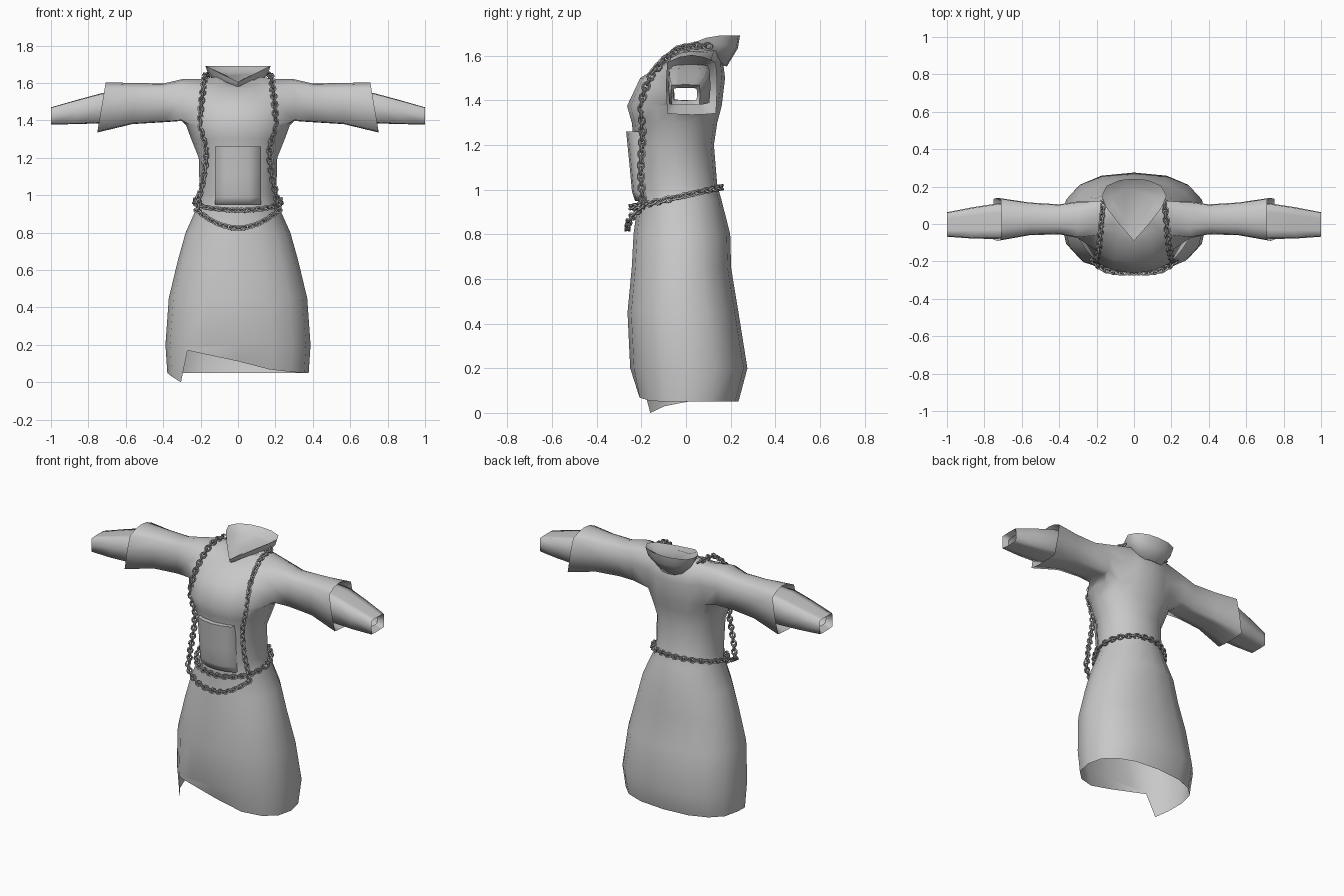
import bpy, bmesh, math
from mathutils import Vector

if "Cube" in bpy.data.objects:
    bpy.data.objects.remove(bpy.data.objects["Cube"], do_unlink=True)


def material(name, value):
    m = bpy.data.materials.new(name)
    m.use_nodes = True
    m.diffuse_color = (value, value, value, 1)
    bsdf = m.node_tree.nodes["Principled BSDF"]
    bsdf.inputs["Base Color"].default_value = m.diffuse_color
    bsdf.inputs["Roughness"].default_value = 0.8
    return m


CLOTH = material("grey_cloth", 0.58)
METAL = material("dark_grey_metal", 0.42)


def finish(bm, name, mat, angle):
    bmesh.ops.recalc_face_normals(bm, faces=bm.faces)
    mesh = bpy.data.meshes.new(name)
    bm.to_mesh(mesh)
    bm.free()
    mesh.materials.append(mat)
    ob = bpy.data.objects.new(name, mesh)
    bpy.context.collection.objects.link(ob)
    bpy.ops.object.select_all(action='DESELECT')
    ob.select_set(True)
    bpy.context.view_layer.objects.active = ob
    bpy.ops.object.shade_smooth_by_angle(angle=math.radians(angle))


def bridge(bm, a, b, closed=True, skip=()):
    n = len(a)
    for i in range(n if closed else n - 1):
        if i not in skip:
            j = (i + 1) % n
            bm.faces.new((a[i], a[j], b[j], b[i]))


def power(v, e):
    return math.copysign(abs(v) ** e, v)


# Robe body: rings of (z, half width, front y, back y, squareness, front drop)
N = 16
ROWS = [(.05, .378, -.222, .235, 2.4, 0), (.2, .388, -.25, .275, 2.4, 0),
        (.45, .37, -.262, .235, 2.3, 0), (.65, .322, -.243, .202, 2.2, 0),
        (.8, .28, -.235, .198, 2.1, 0), (.95, .213, -.215, .16, 2.1, 0),
        (1.02, .205, -.225, .14, 2.1, 0), (1.2, .21, -.232, .125, 2.1, 0),
        (1.3, .25, -.243, .14, 2.1, 0), (1.375, .278, -.264, .16, 2.1, 0),
        (1.5, .26, -.205, .175, 2.1, 0), (1.62, .22, -.09, .16, 2.1, .05),
        (1.632, .12, -.06, .12, 2, .05)]
bm = bmesh.new()
rings = []
for z, a, front, back, sq, drop in ROWS:
    ring = []
    for k in range(N):
        t = math.tau * k / N
        s = math.sin(t)
        ring.append(bm.verts.new((a * power(math.cos(t), 2 / sq),
                                  (front + back) / 2 + (back - front) / 2 * power(s, 2 / sq),
                                  z + drop * min(0, s))))
    rings.append(ring)

# Torn hem: pointed flap at the right, raised edge across the front
hem = rings[0]
for k, z in {9: .03, 10: 0, 11: .17, 12: .112, 13: .068, 14: .055}.items():
    hem[k].co.z = z
hem[10].co.x, hem[10].co.y = -.305, -.16
hem[11].co.x, hem[11].co.y = -.27, -.205

ARM_ROW = 9
for r in range(len(rings) - 1):
    holes = (14, 15, 0, 1, 6, 7, 8, 9) if r in (ARM_ROW, ARM_ROW + 1) else ()
    bridge(bm, rings[r], rings[r + 1], skip=holes)
bm.faces.new(rings[-1])

# Sleeves: wide outer sleeve, cuff folded in, tapered inner sleeve, rim turned in
# (x, front y, back y, bottom z, top z, slant, height of the top corners)
SLEEVE = [(.30, -.075, .12, 1.397, 1.62, 0, .72), (.40, -.055, .105, 1.39, 1.597, 0, .75),
          (.56, -.06, .115, 1.38, 1.60, .05, .72), (.73, -.09, .14, 1.335, 1.603, .17, .75),
          (.62, -.06, .10, 1.40, 1.56, 0, .95), (.73, -.08, .11, 1.385, 1.545, 0, .95),
          (.86, -.078, .09, 1.38, 1.51, 0, .95), (1.0, -.068, .063, 1.378, 1.47, 0, .95),
          (.96, -.056, .05, 1.40, 1.455, 0, .95)]
LOOP = [(u / 2, -1) for u in range(-2, 3)] + [(1, 0)] + [(u / 2, 1) for u in range(2, -3, -1)] + [(-1, 0)]
for side, mid in ((1, 0), (-1, 8)):
    last = [rings[ARM_ROW + 1 + v][(mid + side * int(2 * u)) % N] for u, v in LOOP]
    inside = [rings[ARM_ROW + 1][(mid + k) % N] for k in (-1, 0, 1)]
    for x, y0, y1, z0, z1, slant, arch in SLEEVE:
        ring = []
        for u, v in LOOP:
            corner = arch if v > 0 else .95
            dz = (z1 - z0) / 2 * v * (1 - (1 - corner) * u * u)
            wide = .95 if v else 1
            ring.append(bm.verts.new((side * (x - slant * dz),
                                      (y0 + y1) / 2 + (y1 - y0) / 2 * u * wide,
                                      (z0 + z1) / 2 + dz)))
        bridge(bm, last, ring)
        last = ring
    for v in inside:
        bm.verts.remove(v)
finish(bm, "robe", CLOTH, 88)

# Cowl collar: half outlines mirrored into full rings
COLLAR = [
    [(0, -.07, 1.58), (.07, 0, 1.6), (.11, .08, 1.61), (.11, .13, 1.585),
     (.085, .16, 1.565), (.045, .178, 1.553), (0, .182, 1.55)],
    [(0, -.085, 1.593), (.07, 0, 1.62), (.135, .09, 1.645), (.16, .15, 1.65),
     (.13, .2, 1.64), (.07, .226, 1.635), (0, .232, 1.632)],
    [(0, -.09, 1.605), (.08, 0, 1.645), (.15, .09, 1.68), (.174, .15, 1.69),
     (.145, .205, 1.69), (.075, .235, 1.69), (0, .242, 1.69)],
    [(0, -.04, 1.602), (.05, .03, 1.635), (.1, .1, 1.65), (.12, .15, 1.655),
     (.09, .18, 1.655), (.045, .188, 1.655), (0, .19, 1.655)]]
bm = bmesh.new()
loops = []
for half in COLLAR:
    full = half + [(-x, y, z) for x, y, z in half[-2:0:-1]]
    loops.append([bm.verts.new(p) for p in full])
for low, high in zip(loops, loops[1:]):
    bridge(bm, low, high)
bm.faces.new(loops[0])
bm.faces.new(loops[-1])
finish(bm, "collar", CLOTH, 85)

# Front pouch: curved wedge with a rounded bottom
bm = bmesh.new()
strips = []
for z, y in ((.95, -.228), (.99, -.242), (1.1, -.252), (1.26, -.268)):
    pts = [(u, y + .03 * u * u) for u in (-1, -.5, 0, .5, 1)]
    pts = [(-1, -.15)] + pts + [(1, -.15)]
    strips.append([bm.verts.new((.122 * u, py, z)) for u, py in pts])
for low, high in zip(strips, strips[1:]):
    bridge(bm, low, high, closed=False)
bm.faces.new(strips[0])
bm.faces.new(strips[-1])
finish(bm, "front_pouch", CLOTH, 80)


def add_link(bm, pos, along, normal, half_len=.0195, half_wid=.0145, wire=.006):
    across = along.cross(normal)
    loops = []
    for i in range(8):
        t = math.tau * (i + .5) / 8
        ring = []
        for j in range(4):
            w = math.tau * j / 4
            r = wire * math.cos(w)
            ring.append(bm.verts.new(pos + along * math.cos(t) * (half_len + r)
                                     + across * math.sin(t) * (half_wid + r)
                                     + normal * wire * math.sin(w)))
        loops.append(ring)
    for i in range(8):
        bridge(bm, loops[i], loops[(i + 1) % 8])


def chain(name, points, pitch=.026):
    pts = [Vector(p) for p in points]
    length = sum((b - a).length for a, b in zip(pts, pts[1:]))
    count = round(length / pitch)
    step = length / count
    bm = bmesh.new()
    travelled, k = 0, 0
    for a, b in zip(pts, pts[1:]):
        seg = (b - a).length
        along = (b - a).normalized()
        while k < count and (k + .5) * step <= travelled + seg:
            pos = a + along * ((k + .5) * step - travelled)
            out = Vector((pos.x * .5, pos.y, .3 if pos.z > 1.55 else 0))
            out = (out - along * out.dot(along)).normalized()
            # neighbouring links are turned against each other
            roll = math.radians(40 if k % 2 else -50)
            normal = out * math.cos(roll) + along.cross(out) * math.sin(roll)
            add_link(bm, pos, along, normal)
            k += 1
        travelled += seg
    finish(bm, name, METAL, 40)


# Shoulder chains
STRAP = [(.165, .11, 1.64), (.172, .04, 1.645), (.178, -.03, 1.632), (.185, -.1, 1.58),
         (.193, -.15, 1.52), (.2, -.185, 1.45), (.202, -.2, 1.38), (.17, -.195, 1.26),
         (.172, -.198, 1.18), (.186, -.203, 1.08), (.205, -.198, 1.0), (.215, -.19, .92)]
for side, label in ((1, "left"), (-1, "right")):
    chain(label + "_shoulder_chain", [(side * x, y, z) for x, y, z in STRAP])

# Slanted waist chain
waist = []
for i in range(33):
    t = math.tau * i / 32
    waist.append((.23 * math.cos(t), -.044 + .2 * math.sin(t), .965 + .045 * math.sin(t)))
chain("waist_chain", waist)

# Hanging front chain
swag = []
for i in range(17):
    u = i / 8 - 1
    swag.append((.225 * u, -.262 + .07 * u ** 4, .825 + .1 * u * u))
chain("hanging_chain", swag)
